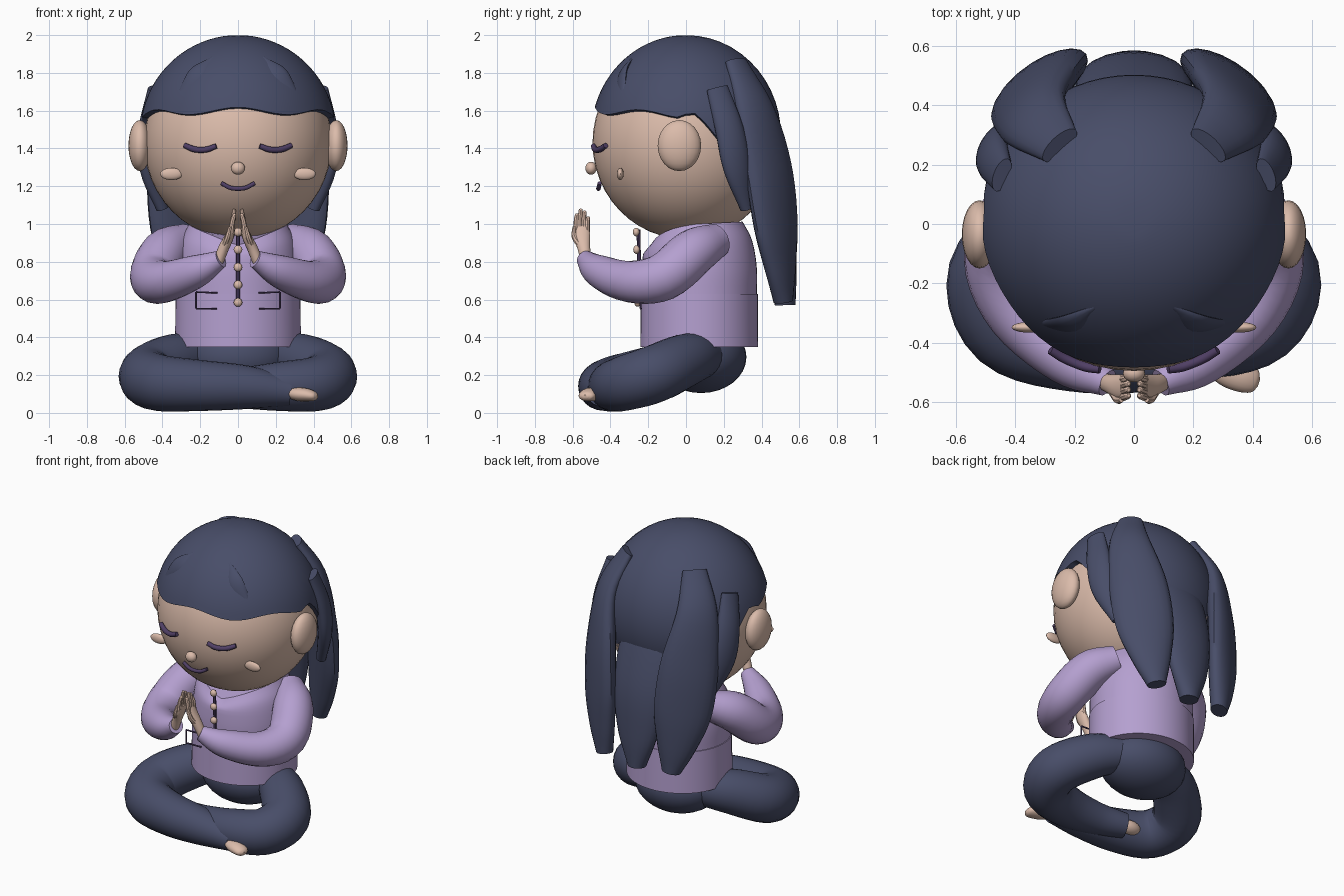
import bpy, bmesh, math
from mathutils import Vector

if "Cube" in bpy.data.objects:
    bpy.data.objects.remove(bpy.data.objects["Cube"])


def material(name, rgb):
    m = bpy.data.materials.new(name)
    m.use_nodes = True
    m.diffuse_color = (*rgb, 1)
    m.node_tree.nodes["Principled BSDF"].inputs["Base Color"].default_value = (*rgb, 1)
    return m


NAVY = material("navy hair and trousers", (0.065, 0.075, 0.14))
LILAC = material("lilac jacket", (0.46, 0.35, 0.63))
SKIN = material("warm skin", (0.71, 0.5, 0.405))
PLUM = material("plum trim", (0.08, 0.05, 0.13))


def finish(name, bm, mat):
    bmesh.ops.recalc_face_normals(bm, faces=bm.faces)
    me = bpy.data.meshes.new(name)
    bm.to_mesh(me)
    bm.free()
    me.materials.append(mat)
    ob = bpy.data.objects.new(name, me)
    bpy.context.collection.objects.link(ob)
    bpy.ops.object.select_all(action="DESELECT")
    ob.select_set(True)
    bpy.context.view_layer.objects.active = ob
    bpy.ops.object.shade_smooth_by_angle(angle=math.radians(40))
    return ob


def spline(pts, steps):
    """Catmull-Rom through points given as (x, y, z, width, depth)."""
    p = [Vector(q) for q in pts]
    p = [p[0] * 2 - p[1]] + p + [p[-1] * 2 - p[-2]]
    out = []
    for i in range(1, len(p) - 2):
        a, b, c, d = p[i - 1:i + 3]
        for s in range(steps):
            t = s / steps
            out.append(0.5 * (2 * b + (c - a) * t + (2 * a - 5 * b + 4 * c - d) * t ** 2
                              + (3 * b - a - 3 * c + d) * t ** 3))
    return out + [p[-2]]


def tube(name, pts, mat, hint=(0, 0, 1), sides=20, steps=5):
    """Sweep an ellipse along a path; hint=None keeps it flat against the head."""
    pts = [q if len(q) == 5 else (*q, q[3]) for q in pts]
    path = spline(pts, steps)
    bm = bmesh.new()
    rings = []
    for i, q in enumerate(path):
        c = Vector(q[:3])
        ahead, behind = path[min(i + 1, len(path) - 1)], path[max(i - 1, 0)]
        t = (Vector(ahead[:3]) - Vector(behind[:3])).normalized()
        n = Vector(hint) if hint else Vector((c.x, c.y, 0))
        n = (n - t * n.dot(t)).normalized()
        w = t.cross(n)
        ring = []
        for k in range(sides):
            a = math.tau * k / sides
            ring.append(bm.verts.new(c + w * q[3] * math.cos(a) + n * q[4] * math.sin(a)))
        rings.append(ring)
    for r, s in zip(rings, rings[1:]):
        for k in range(sides):
            j = (k + 1) % sides
            bm.faces.new((r[k], r[j], s[j], s[k]))
    bm.faces.new(rings[0])
    bm.faces.new(rings[-1])
    return finish(name, bm, mat)


def ball(name, loc, size, mat, seg=24):
    bm = bmesh.new()
    bmesh.ops.create_uvsphere(bm, u_segments=seg, v_segments=seg // 2, radius=1)
    for v in bm.verts:
        v.co = Vector([c * s + o for c, s, o in zip(v.co, size, loc)])
    return finish(name, bm, mat)


def flip(pts, s):
    return [(q[0] * s, *q[1:]) for q in pts]


# Head, nose
ball("head", (0, 0, 1.43), (0.497, 0.495, 0.51), SKIN, 48)
ball("nose", (0, -0.503, 1.295), (0.037, 0.03, 0.034), SKIN)

# Hair cap: sphere rows running down to a wavy hairline
HC, HR = Vector((0, 0, 1.47)), Vector((0.52, 0.503, 0.53))


def hairline(a):
    y = math.sin(a) * 0.5
    if y < 0.05:
        return 1.6 + 0.018 * math.cos(6 * (a + math.pi / 2)) - 0.02 * abs(math.cos(a)) ** 3 * (y < 0)
    return max(1.15, 1.6 - 1.25 * (y - 0.05))


bm = bmesh.new()
N, ROWS = 64, 18
rows = []
for r in range(1, ROWS + 1):
    row = []
    for k in range(N):
        a = math.tau * k / N
        th = math.acos((hairline(a) - HC.z) / HR.z) * r / ROWS
        d = Vector((math.sin(th) * math.cos(a), math.sin(th) * math.sin(a), math.cos(th)))
        row.append(bm.verts.new(HC + d * HR))
    rows.append(row)
bm.faces.new(rows[0])
for r, s in zip(rows, rows[1:]):
    for k in range(N):
        j = (k + 1) % N
        bm.faces.new((r[k], s[k], s[j], r[j]))
for e in bm.edges:
    e.smooth = not e.is_boundary
cap = finish("hair_cap", bm, NAVY)
solid = cap.modifiers.new("thickness", "SOLIDIFY")
solid.thickness, solid.offset = 0.04, -1

# Back lock of hair
tube("back_lock", [(0, 0.36, 1.55, 0.15, 0.05), (0, 0.415, 1.32, 0.2, 0.085), (0, 0.485, 1.05, 0.19, 0.085),
                   (0, 0.52, 0.78, 0.14, 0.065), (0, 0.525, 0.57, 0.06, 0.055)], NAVY, None)

# Jacket with a neckline lowered at the front, and its skirt
UP = (0, 1, 0)
jacket = tube("jacket", [(0, 0.07, 0.36, 0.325, 0.305), (0, 0.07, 0.6, 0.325, 0.305),
                         (0, 0.07, 0.76, 0.325, 0.305), (0, 0.065, 0.9, 0.305, 0.285),
                         (0, 0.06, 1.0, 0.26, 0.24)], LILAC, UP, 48)
for v in jacket.data.vertices:
    if v.co.z > 0.84:
        dip = max(0, 0.06 - v.co.y) * (1 - abs(v.co.x) / 0.33)
        v.co.z -= 0.45 * dip * (v.co.z - 0.84) / 0.16
tube("jacket_skirt", [(0, 0.07, 0.35, 0.333, 0.312), (0, 0.07, 0.63, 0.331, 0.31)], LILAC, UP, 48)
tube("placket", [(0, -0.243, 0.57, 0.01), (0, -0.252, 0.97, 0.01)], PLUM, UP, 8)
for i in range(5):
    z = 0.585 + 0.093 * i
    ball("button", (0, -0.256 - 0.02 * (z - 0.585), z), (0.023, 0.018, 0.023), SKIN, 16)
ball("pelvis", (0, 0.08, 0.295), (0.285, 0.24, 0.19), NAVY, 32)

# Mouth
tube("mouth", [(-0.088, -0.457, 1.217, 0.011), (-0.045, -0.462, 1.193, 0.012), (0, -0.464, 1.187, 0.012),
               (0.045, -0.462, 1.193, 0.012), (0.088, -0.457, 1.217, 0.011)], PLUM, sides=10)

# Paired parts
for s, side in ((1, "left"), (-1, "right")):
    ball(side + "_ear", (s * 0.52, -0.035, 1.415), (0.06, 0.115, 0.135), SKIN)
    ball(side + "_cheek", (s * 0.352, -0.348, 1.265), (0.06, 0.018, 0.032), SKIN)
    tube(side + "_closed_eye", flip([(0.115, -0.49, 1.413, 0.014), (0.16, -0.482, 1.396, 0.016),
         (0.2, -0.468, 1.392, 0.016), (0.24, -0.45, 1.398, 0.016), (0.282, -0.425, 1.416, 0.014)], s),
         PLUM, sides=10)

    # Hair locks and fringe tufts
    tube(side + "_long_lock", flip([(0.25, 0.265, 1.86, 0.075, 0.035), (0.335, 0.36, 1.62, 0.13, 0.06),
         (0.33, 0.435, 1.3, 0.18, 0.075), (0.31, 0.475, 1.0, 0.18, 0.075), (0.28, 0.5, 0.77, 0.125, 0.065),
         (0.25, 0.515, 0.59, 0.06, 0.05)], s), NAVY, None)
    tube(side + "_short_lock", flip([(0.445, 0.165, 1.72, 0.06, 0.028), (0.475, 0.23, 1.5, 0.08, 0.045),
         (0.465, 0.27, 1.3, 0.08, 0.045), (0.4, 0.32, 1.08, 0.035, 0.03)], s), NAVY, None)
    tube(side + "_fringe_tuft", flip([(0.13, -0.28, 1.88, 0.01, 0.008), (0.22, -0.338, 1.79, 0.05, 0.014),
         (0.33, -0.335, 1.65, 0.01, 0.008)], s), NAVY, None, 12)

    # Sleeve
    tube(side + "_sleeve", flip([(0.27, 0.165, 0.915, 0.09), (0.385, 0.04, 0.85, 0.125),
         (0.447, -0.12, 0.72, 0.126), (0.385, -0.3, 0.695, 0.11), (0.22, -0.46, 0.75, 0.087),
         (0.09, -0.535, 0.815, 0.047)], s), LILAC)

    # Hand: palm, thumb and four fingers
    tube(side + "_palm", flip([(0.105, -0.53, 0.8, 0.028), (0.077, -0.54, 0.87, 0.028, 0.034),
         (0.048, -0.55, 0.93, 0.025, 0.044), (0.03, -0.552, 0.985, 0.016, 0.04)], s), SKIN, UP, 14)
    tube(side + "_thumb", flip([(0.075, -0.555, 0.88, 0.017), (0.055, -0.59, 0.93, 0.015),
         (0.042, -0.592, 0.985, 0.009)], s), SKIN, UP, 8)
    for i, tip in enumerate((1.055, 1.08, 1.07, 1.04)):
        y = -0.582 + 0.02 * i
        tube(side + "_finger", flip([(0.038, y, 0.95, 0.014), (0.03, y, 1.01, 0.013),
             (0.02, y + 0.004, tip - 0.01, 0.011), (0.018, y + 0.004, tip, 0.006)], s), SKIN, UP, 8, 3)

    # Pocket outline
    corners = [(0.11, -0.228, 0.635), (0.222, -0.24, 0.64), (0.222, -0.24, 0.552), (0.11, -0.238, 0.552)]
    for p, q in zip(corners, corners[1:]):
        hint = (1, 0, 0) if p[0] == q[0] else (0, 0, 1)
        tube(side + "_pocket_edge", flip([(*p, 0.005), (*q, 0.005)], s), PLUM, hint, 6, 1)

# Crossed legs: shared thighs and knees, different shins
thigh = [(0.15, 0.12, 0.31, 0.105), (0.33, 0.0, 0.28, 0.14), (0.475, -0.17, 0.205, 0.152)]
tube("left_leg", thigh + [(0.42, -0.33, 0.155, 0.145), (0.22, -0.39, 0.14, 0.13),
                          (0, -0.38, 0.13, 0.105), (-0.19, -0.32, 0.12, 0.08)], NAVY, sides=24)
tube("right_leg", flip(thigh, -1) + [(-0.42, -0.35, 0.16, 0.15), (-0.2, -0.43, 0.145, 0.135),
                                     (0.05, -0.45, 0.135, 0.115), (0.28, -0.45, 0.11, 0.075)], NAVY, sides=24)
ball("left_foot", (-0.22, -0.305, 0.11), (0.08, 0.05, 0.045), SKIN)
tube("right_foot", [(0.24, -0.46, 0.11, 0.03, 0.02), (0.31, -0.495, 0.1, 0.05, 0.035),
                    (0.365, -0.515, 0.095, 0.052, 0.034), (0.405, -0.53, 0.088, 0.04, 0.024),
                    (0.42, -0.535, 0.086, 0.015, 0.01)], SKIN)
